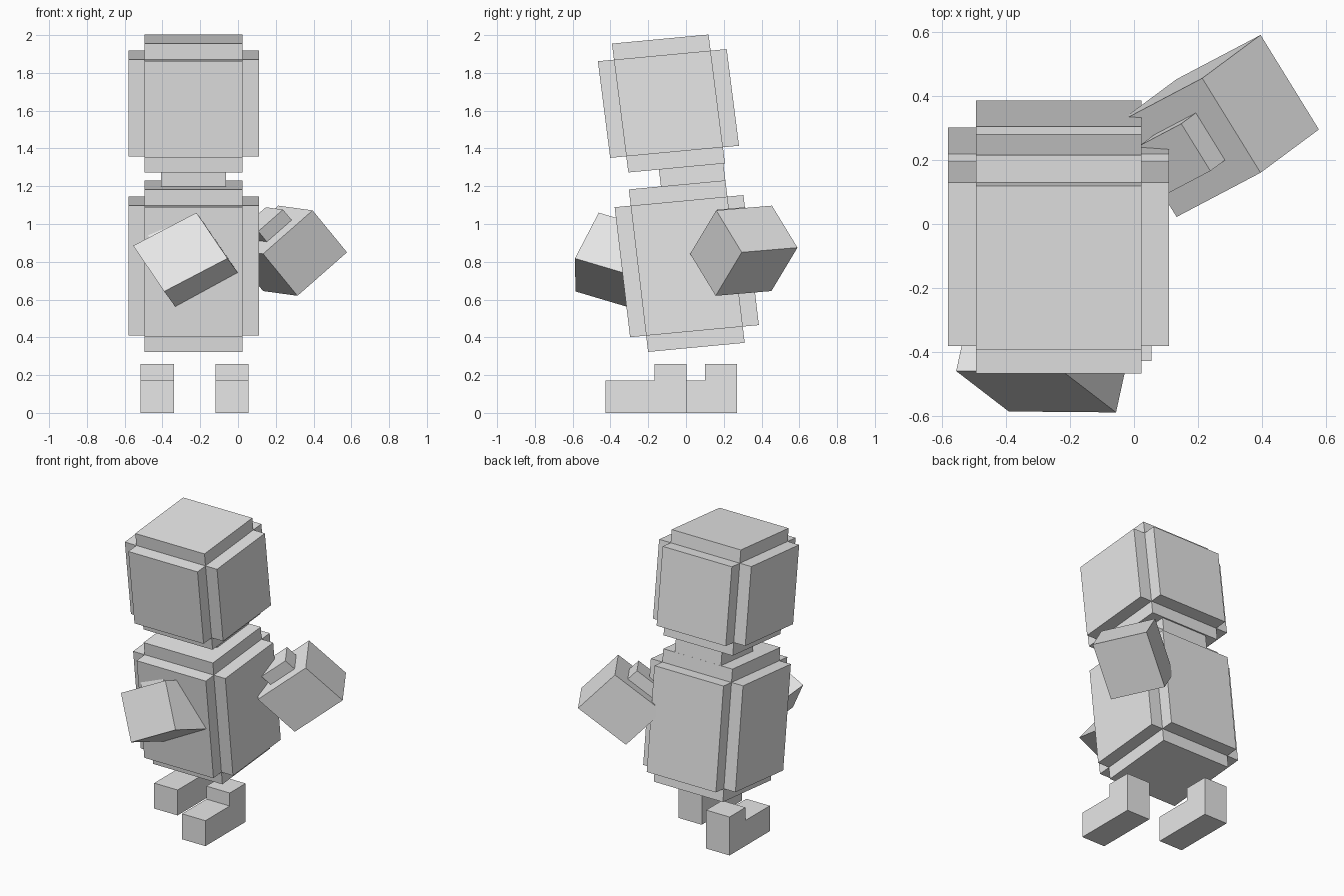
import bpy
import bmesh
from mathutils import Vector as V

cube = bpy.data.objects.get("Cube")
if cube:
    bpy.data.objects.remove(cube, do_unlink=True)

# One flat grey for the whole figure
GREY = (0.8, 0.8, 0.8, 1.0)
mat = bpy.data.materials.new("light_grey")
mat.use_nodes = True
mat.diffuse_color = GREY
mat.node_tree.nodes["Principled BSDF"].inputs["Base Color"].default_value = GREY


def finish(name, bm):
    bmesh.ops.recalc_face_normals(bm, faces=bm.faces)
    mesh = bpy.data.meshes.new(name)
    bm.to_mesh(mesh)
    bm.free()
    mesh.materials.append(mat)
    obj = bpy.data.objects.new(name, mesh)
    bpy.context.collection.objects.link(obj)
    return obj


def add_box(bm, centre, u, v, w):
    """Box around a centre with three half-axis vectors."""
    verts = bmesh.ops.create_cube(bm, size=2)["verts"]
    for vert in verts:
        p = vert.co.copy()
        vert.co = centre + u * p.x + v * p.y + w * p.z


def padded_block(name, centre, u, v, w, inset, inset_w):
    """Three crossing boxes that leave a stepped notch along every edge."""
    bm = bmesh.new()
    add_box(bm, centre, u * inset, v * inset, w)
    add_box(bm, centre, u, v * inset, w * inset_w)
    add_box(bm, centre, u * inset, v, w * inset_w)
    return finish(name, bm)


def hand(name, corner, up, side, reach):
    """Box grown from one corner, with a half-size thumb on its upper face."""
    bm = bmesh.new()
    add_box(bm, corner + (up + side + reach) / 2, up / 2, side / 2, reach / 2)
    add_box(bm, corner + up * 1.12 + (side + reach) / 2, up * 0.13, side / 4, reach / 4)
    return finish(name, bm)


def leg(name, x, heel):
    """L-shaped side profile extruded to the leg's width."""
    toe, shin, sole, top = heel - 0.43, heel - 0.17, 0.172, 0.26
    profile = [(toe, 0), (heel, 0), (heel, top), (shin, top), (shin, sole), (toe, sole)]
    bm = bmesh.new()
    face = bm.faces.new([bm.verts.new((x - 0.0875, y, z)) for y, z in profile])
    grown = bmesh.ops.extrude_face_region(bm, geom=[face])["geom"]
    bmesh.ops.translate(bm, vec=(0.175, 0, 0),
                        verts=[g for g in grown if isinstance(g, bmesh.types.BMVert)])
    return finish(name, bm)


# Head and torso lean forward, sharing width and depth
MID = -0.235
width, depth = V((0.345, 0, 0)), V((0, 0.341, 0.032))
padded_block("head", V((MID, -0.093, 1.638)), width, depth, V((0, -0.0435, 0.341)), 0.75, 0.75)
padded_block("torso", V((MID, 0.004, 0.777)), width, depth, V((0, -0.051, 0.43)), 0.75, 0.8)

# Neck
bm = bmesh.new()
add_box(bm, V((MID, 0.032, 1.263)), width / 2, depth / 2, V((0, -0.006, 0.05)))
finish("neck", bm)

# Hands
hand("left_hand", V((0.577, 0.295, 0.85)), V((-0.182, -0.135, 0.222)),
     V((-0.182, 0.295, 0.025)), V((-0.262, -0.138, -0.23)))
hand("right_hand", V((-0.056, -0.588, 0.818)), V((-0.164, 0.126, 0.242)),
     V((0.071, 0.326, -0.097)), V((-0.335, 0.003, -0.175)))

# Legs, the left one stepping forward
leg("left_leg", -0.0325, 0.003)
leg("right_leg", -0.4275, 0.27)
